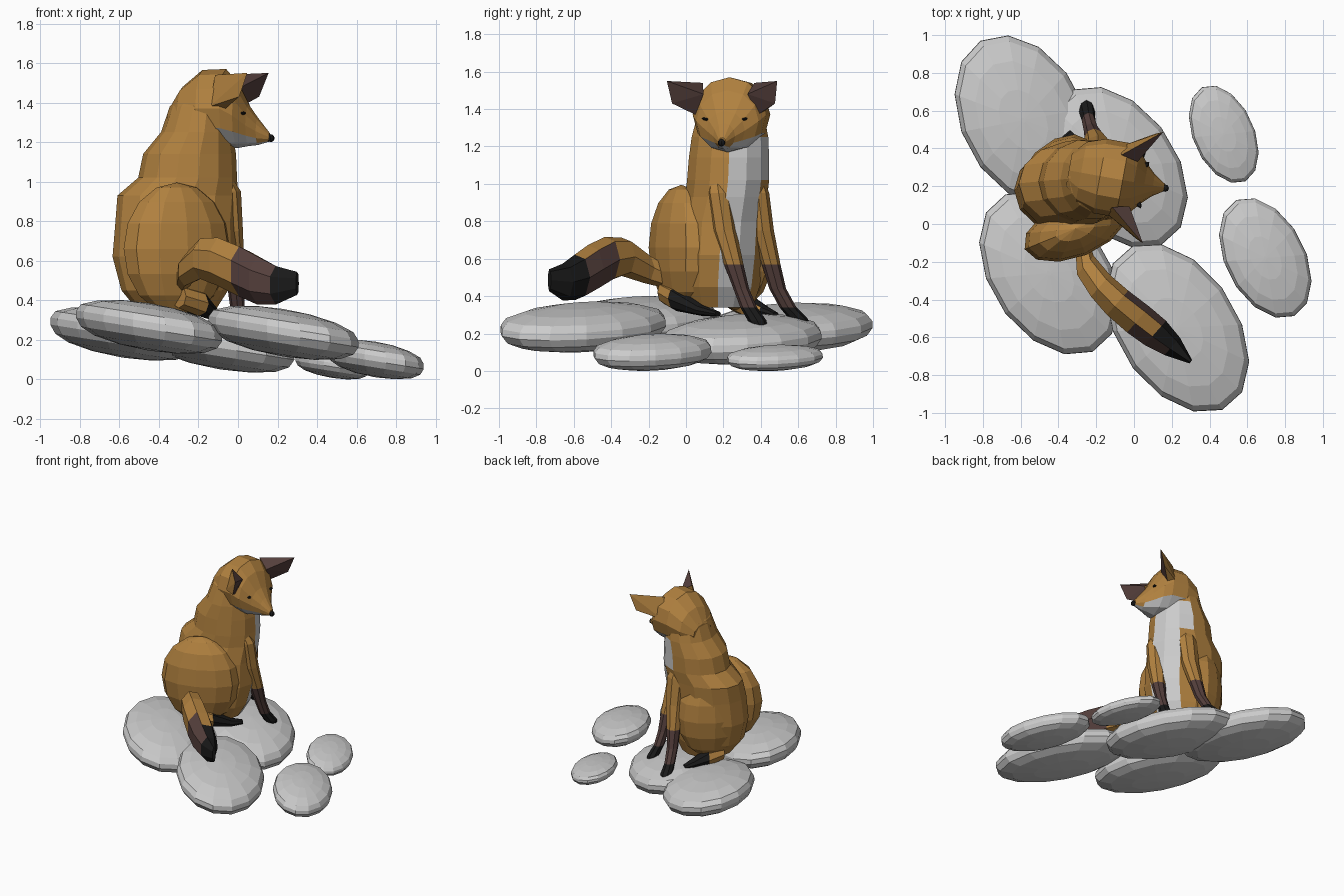
import bpy, bmesh
from math import cos, sin, pi, sqrt, atan2, radians
from mathutils import Vector, Matrix

V = Vector
COLOURS = {"fur": (0.44, 0.22, 0.05), "pale": (0.72, 0.72, 0.72),
           "dark": (0.09, 0.05, 0.045), "black": (0.01, 0.01, 0.01)}
ORDER = list(COLOURS)
MATS = []
for key, rgb in COLOURS.items():
    m = bpy.data.materials.new(key)
    m.diffuse_color = (*rgb, 1)
    MATS.append(m)


def finish(name, bm, paint=None):
    """Turn bmesh into a flat shaded object; paint(centre, normal) picks a colour."""
    bmesh.ops.recalc_face_normals(bm, faces=bm.faces)
    bm.normal_update()
    if paint:
        for f in bm.faces:
            f.material_index = ORDER.index(paint(f.calc_center_median(), f.normal))
    me = bpy.data.meshes.new(name)
    bm.to_mesh(me)
    bm.free()
    if paint:
        for m in MATS:
            me.materials.append(m)
    ob = bpy.data.objects.new(name, me)
    bpy.context.collection.objects.link(ob)
    return ob


def loft(name, stations, u, v, n, paint=None):
    """Skin elliptical rings; each station is x, y, z, radius along u, radius along v."""
    bm = bmesh.new()
    u, v = V(u), V(v)
    rings = []
    for x, y, z, a, b in stations:
        rings.append([bm.verts.new(V((x, y, z)) + u * a * cos(2 * pi * i / n)
                                   + v * b * sin(2 * pi * i / n)) for i in range(n)])
    for p, q in zip(rings, rings[1:]):
        for i in range(n):
            j = (i + 1) % n
            bm.faces.new((p[i], p[j], q[j], q[i]))
    bm.faces.new(rings[0])
    bm.faces.new(rings[-1])
    return finish(name, bm, paint)


def ball(name, c, size, yaw, colour, seg=10, rows=7, roll=0):
    bm = bmesh.new()
    mat = (Matrix.Translation(c) @ Matrix.Rotation(radians(yaw), 4, 'Z')
           @ Matrix.Rotation(radians(roll), 4, 'X') @ Matrix.Diagonal((*size, 1)))
    bmesh.ops.create_uvsphere(bm, u_segments=seg, v_segments=rows, radius=1, matrix=mat)
    return finish(name, bm, lambda c, n: colour)


# Flat stepping stones, all sloping down towards +x
STONES = [(-.585, .55, .365, .45, -.05, .23, .12), (-.09, .30, .375, .43, -.06, .17, .12),
          (-.45, -.26, .37, .435, -.06, .265, .12), (.23, -.55, .38, .45, -.068, .235, .12),
          (.695, -.18, .245, .32, -.03, .1, .09), (.475, .475, .185, .26, -.018, .07, .063)]
LENS = [(.03, -1), (.42, -.93), (.75, -.73), (.93, -.45), (1, -.1), (.995, .2),
        (.93, .5), (.7, .77), (.36, .95), (.03, 1)]
for cx, cy, hx, hy, c, cz, t in STONES:
    loft("stone", [(cx, cy, cz + t * h, r, r) for r, h in LENS],
         (hx, c / hx, -.16 * hx), (0, sqrt(hy * hy - (c / hx) ** 2), 0), 14)


# Torso with pale chest
def chest(c, n):
    a = atan2(c.y - .2, c.x + .28)
    return "pale" if -.05 < a < 1.05 and .33 < c.z < 1.3 else "fur"


loft("torso", [(-.31, .17, .34, .19, .19), (-.32, .17, .45, .27, .23), (-.32, .18, .62, .315, .24),
               (-.315, .19, .8, .305, .24), (-.305, .215, .93, .305, .225),
               (-.255, .225, 1.02, .25, .225), (-.245, .23, 1.14, .235, .22),
               (-.21, .235, 1.25, .18, .21), (-.19, .24, 1.38, .155, .18), (-.17, .24, 1.46, .1, .12)],
     (1, 0, 0), (0, 1, 0), 14, chest)

# Haunches
ball("right_haunch", (-.31, -.025, .66), (.29, .15, .335), 22, "fur", 12, 8)
ball("left_haunch", (-.41, .265, .66), (.25, .16, .335), 45, "fur", 12, 8)

# Head, lofted from the back of the skull to the muzzle
F, L = V((.983, -.18, 0)), V((.18, .983, 0))
SKULL = [(-.345, 1.30, .09, .07), (-.28, 1.335, .165, .145), (-.18, 1.37, .2, .195),
         (-.06, 1.37, .2, .2), (.0, 1.335, .17, .165), (.055, 1.285, .105, .105),
         (.10, 1.255, .06, .07), (.16, 1.225, .02, .022)]
loft("head", [(x, .245 - .18 * (x + .13), z, w, h) for x, z, w, h in SKULL], L, (0, 0, 1), 12,
     lambda c, n: "pale" if n.z < -.62 and c.x > -.15 else "fur")
ball("nose", (.165, .19, 1.22), (.02, .02, .02), 0, "black", 8, 6)

# Ears and eyes, mirrored about the head
EAR = [(.235, .3, 1.55), (.04, .14, 1.54), (.13, .12, 1.48), (.1, .17, 1.37),
       (.19, .28, 1.43), (.02, .18, 1.38)]
for side, label in ((1, "left"), (-1, "right")):
    bm = bmesh.new()
    for f, l, z in EAR:
        bm.verts.new(V((-.13, .235, z)) + F * f + L * l * side)
    bmesh.ops.convex_hull(bm, input=bm.verts)
    finish(label + "_ear", bm, lambda c, n: "dark" if n.dot(F) > .3 else "fur")
    p = V((-.13, .24, 1.345)) + F * .174 + L * .1 * side
    ball(label + "_eye", p, (.014, .032, .008), -10 + 35 * -side, "black", 6, 4, 10 * side)


# Front legs with dark stockings
def stocking(c, n):
    return "fur" if c.z > .53 else "dark" if c.z > .38 else "black"


loft("right_front_leg", [(-.09, .16, 1.05, .04, .04), (-.065, .175, .95, .08, .065),
                         (-.045, .205, .75, .07, .065), (-.02, .255, .57, .052, .052),
                         (-.01, .295, .44, .04, .042), (.0, .335, .34, .036, .045),
                         (.02, .38, .27, .042, .05), (.03, .41, .21, .03, .03)],
     (1, 0, 0), (0, 1, 0), 8, stocking)
loft("left_front_leg", [(-.2, .37, 1.05, .04, .04), (-.19, .385, .95, .08, .06),
                        (-.19, .41, .75, .07, .06), (-.21, .455, .57, .052, .05),
                        (-.225, .49, .44, .04, .045), (-.24, .545, .34, .036, .045),
                        (-.25, .6, .28, .042, .05), (-.26, .645, .22, .03, .03)],
     (1, 0, 0), (0, 1, 0), 8, stocking)

# Hind feet
for label, pts in (("right", ((-.3, -.12, .42), (-.2, -.05, .385), (-.12, .08, .325), (-.08, .17, .305))),
                   ("left", ((-.5, .25, .38), (-.42, .33, .35), (-.36, .42, .32), (-.32, .48, .30)))):
    loft(label + "_hind_foot", [(*p, a, b) for p, a, b in
                                zip(pts, (.05, .07, .045, .025), (.06, .065, .03, .015))],
         (.75, -.66, 0), (0, 0, 1), 8,
         lambda c, n, y=pts[1][1] + .02: "black" if c.y > y else "fur")


# Bushy tail sweeping round to the front
def brush(c, n):
    return "black" if c.x > .14 else "dark" if c.x > 0 and n.z < .75 else "fur"


loft("tail", [(-.28, -.1, .5, .05, .06), (-.26, -.22, .55, .07, .08), (-.18, -.33, .61, .08, .105),
              (-.09, -.42, .595, .09, .125), (.02, -.51, .545, .095, .13), (.11, -.58, .5, .09, .125),
              (.2, -.65, .475, .065, .1), (.3, -.73, .485, .012, .06)],
     (.66, .75, 0), (0, 0, 1), 7, brush)
